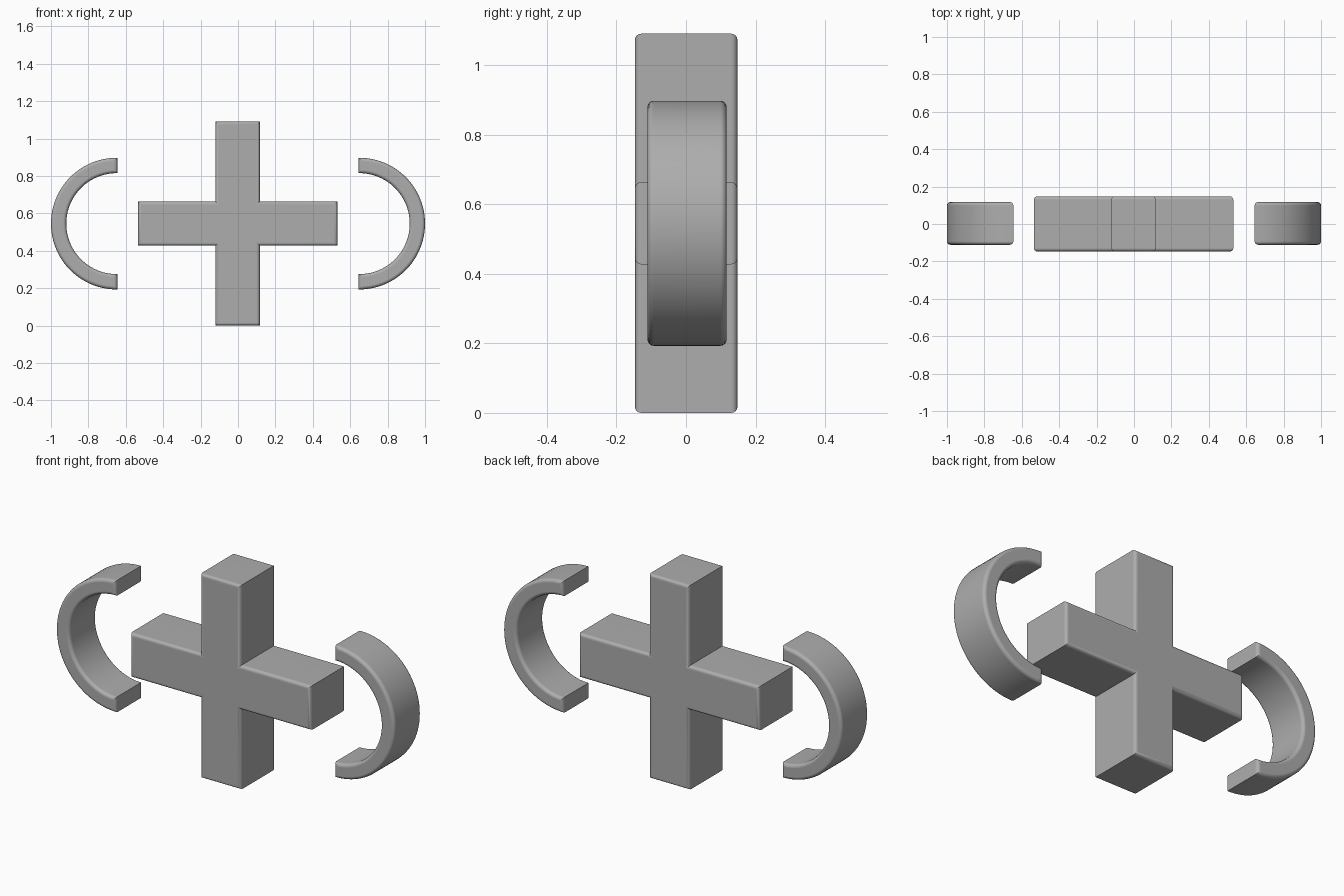
import bpy, bmesh, math

if "Cube" in bpy.data.objects:
    bpy.data.objects.remove(bpy.data.objects["Cube"])

grey = bpy.data.materials.new("plain grey")
grey.diffuse_color = (0.42, 0.42, 0.42, 1)
grey.use_nodes = True
grey.node_tree.nodes["Principled BSDF"].inputs["Base Color"].default_value = grey.diffuse_color


def extruded_part(name, outline, y0, y1, radius):
    """Extrude an x-z outline along y, rounding the front and back rims."""
    bm = bmesh.new()
    face = bm.faces.new([bm.verts.new((x, y0, z)) for x, z in outline])
    ext = bmesh.ops.extrude_face_region(bm, geom=[face], use_keep_orig=True)
    moved = [g for g in ext["geom"] if isinstance(g, bmesh.types.BMVert)]
    bmesh.ops.translate(bm, verts=moved, vec=(0, y1 - y0, 0))
    bmesh.ops.recalc_face_normals(bm, faces=bm.faces)
    rims = [e for e in bm.edges
            if abs(e.verts[0].co.y - e.verts[1].co.y) < 1e-5]
    bmesh.ops.bevel(bm, geom=rims, offset=radius, segments=4, profile=0.5,
                    affect='EDGES', clamp_overlap=True)
    bmesh.ops.recalc_face_normals(bm, faces=bm.faces)
    mesh = bpy.data.meshes.new(name)
    bm.to_mesh(mesh)
    bm.free()
    mesh.materials.append(grey)
    ob = bpy.data.objects.new(name, mesh)
    bpy.context.collection.objects.link(ob)
    bpy.ops.object.select_all(action='DESELECT')
    ob.select_set(True)
    bpy.context.view_layer.objects.active = ob
    bpy.ops.object.shade_smooth_by_angle(angle=math.radians(32))
    # keep the large faces flat-looking next to the rounded rims
    wn = ob.modifiers.new("flat faces", 'WEIGHTED_NORMAL')
    wn.keep_sharp = True
    return ob


MID_Z = 0.545

# central plus: walk one corner triple per quadrant
arm_x, arm_z, half_x, half_z = 0.533, 0.545, 0.119, 0.118
quadrant = [(arm_x, half_z), (half_x, half_z), (half_x, arm_z)]
plus = []
for sx, sz in ((1, 1), (-1, 1), (-1, -1), (1, -1)):
    corners = quadrant if sx * sz > 0 else quadrant[::-1]
    plus += [(sx * x - 0.002, sz * z + MID_Z) for x, z in corners]
extruded_part("plus_cross", plus, -0.147, 0.148, 0.018)

# half rings opening toward the centre
OUTER, INNER, CENTRE_X, STEPS = 0.352, 0.27, 0.648, 48
for side, name in ((-1, "left_half_ring"), (1, "right_half_ring")):
    ring = []
    for r, order in ((OUTER, range(STEPS + 1)), (INNER, range(STEPS, -1, -1))):
        for i in order:
            a = math.pi * (i / STEPS - 0.5)
            ring.append((side * (CENTRE_X - 0.003 * (i in (0, STEPS)) + r * math.cos(a)),
                         MID_Z + r * math.sin(a)))
    extruded_part(name, ring, -0.111, 0.117, 0.018)
